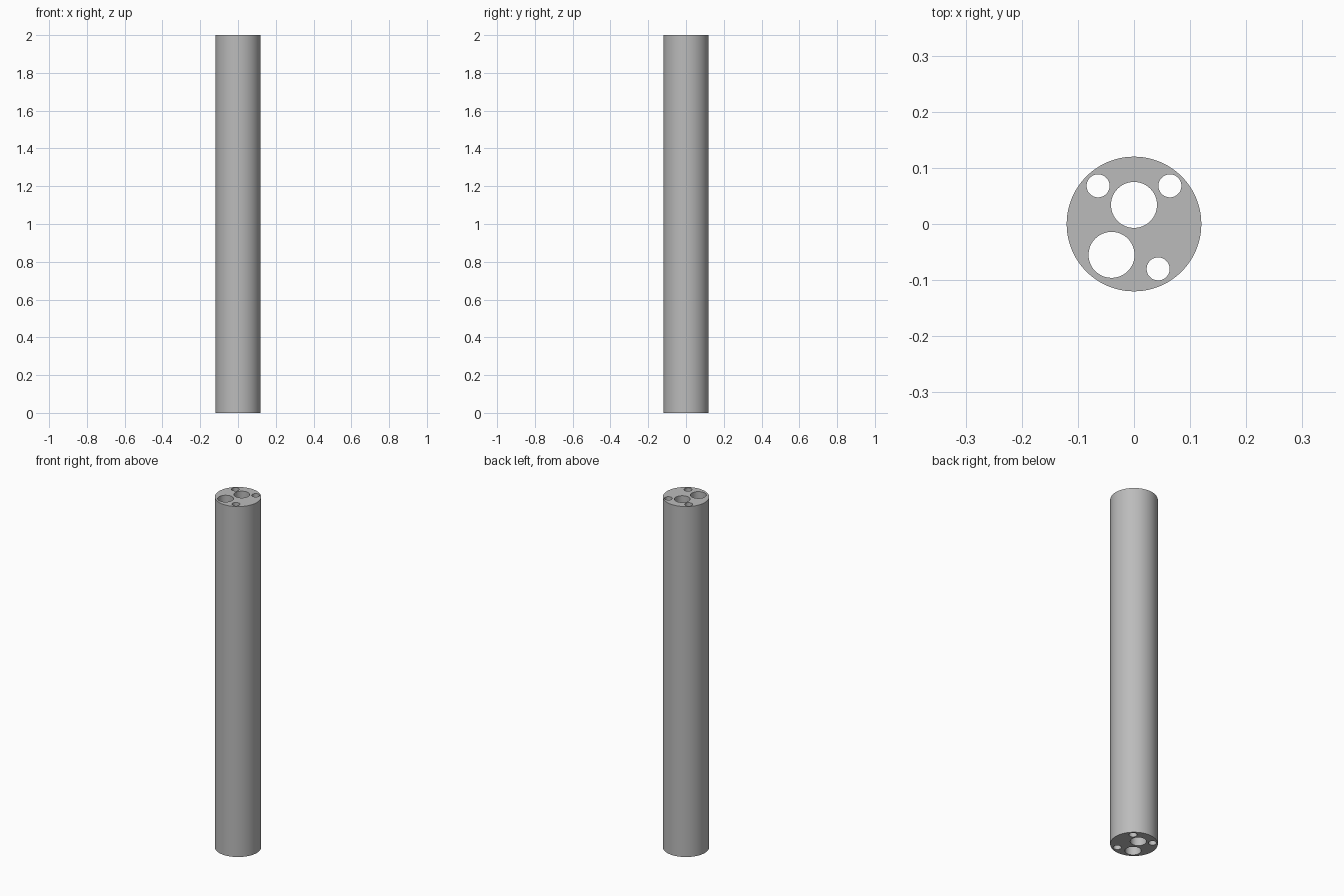
import bpy, bmesh, math
from mathutils import Vector

if "Cube" in bpy.data.objects:
    bpy.data.objects.remove(bpy.data.objects["Cube"])

HEIGHT = 2.0
OUTER_RADIUS = 0.12
# Channels: x, y, radius
CHANNELS = [
    (0.0, 0.034, 0.041),
    (-0.04, -0.055, 0.041),
    (-0.064, 0.068, 0.0205),
    (0.064, 0.068, 0.0205),
    (0.043, -0.08, 0.0205),
]


def add_ring(bm, x, y, radius, sides):
    verts = [bm.verts.new((x + radius * math.cos(2 * math.pi * i / sides),
                           y + radius * math.sin(2 * math.pi * i / sides), 0))
             for i in range(sides)]
    return [bm.edges.new((verts[i], verts[(i + 1) % sides])) for i in range(sides)]


# Cross-section: outer circle with round channels left open
bm = bmesh.new()
edges = add_ring(bm, 0, 0, OUTER_RADIUS, 96)
for x, y, r in CHANNELS:
    edges += add_ring(bm, x, y, r, 48)
bmesh.ops.triangle_fill(bm, edges=edges, use_beauty=True, normal=Vector((0, 0, 1)))

# Extrude the section into the full-length tube
section = bm.faces[:]
top = bmesh.ops.extrude_face_region(bm, geom=section, use_keep_orig=True)["geom"]
bmesh.ops.translate(bm, vec=(0, 0, HEIGHT),
                    verts=[g for g in top if isinstance(g, bmesh.types.BMVert)])
bmesh.ops.recalc_face_normals(bm, faces=bm.faces[:])

mesh = bpy.data.meshes.new("multi_channel_tube")
bm.to_mesh(mesh)
bm.free()
tube = bpy.data.objects.new("multi_channel_tube", mesh)
bpy.context.collection.objects.link(tube)

# Plain grey material
grey = bpy.data.materials.new("grey")
grey.diffuse_color = (0.5, 0.5, 0.5, 1)
grey.use_nodes = True
grey.node_tree.nodes["Principled BSDF"].inputs["Base Color"].default_value = grey.diffuse_color
mesh.materials.append(grey)

# Smooth walls, crisp rims
bpy.context.view_layer.objects.active = tube
tube.select_set(True)
bpy.ops.object.shade_smooth_by_angle(angle=math.radians(30))
